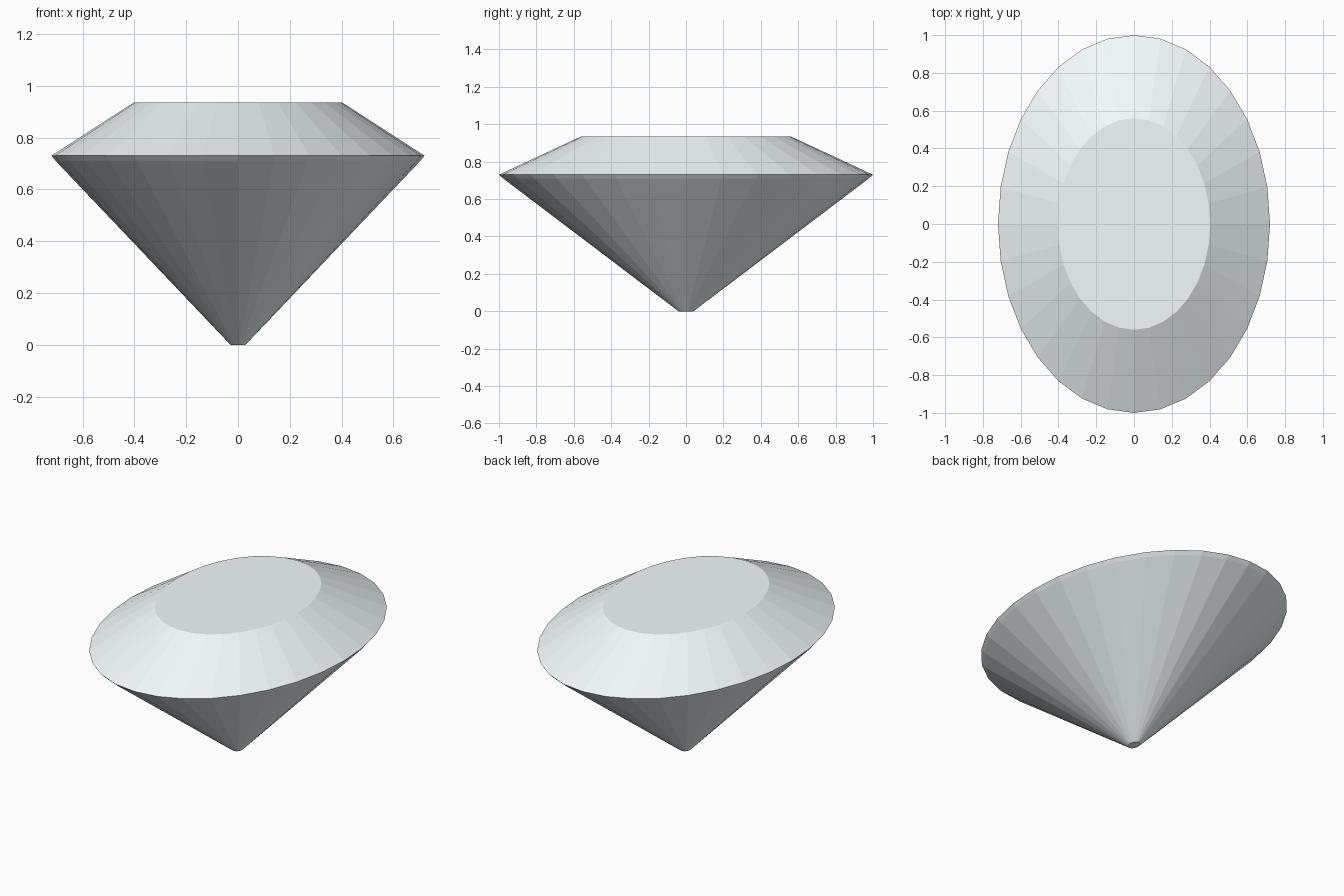
import bpy, bmesh, math

if "Cube" in bpy.data.objects:
    bpy.data.objects.remove(bpy.data.objects["Cube"])

SEGMENTS = 32
WIDTH_RATIO = 0.72  # oval: x radius relative to y radius

# (radius, height): culet, lower girdle, girdle edge, table
PROFILE = [(0.04, 0.0), (0.978, 0.71), (1.0, 0.73), (0.56, 0.935)]

bm = bmesh.new()
rings = []
for r, z in PROFILE:
    ring = []
    for i in range(SEGMENTS):
        a = 2 * math.pi * i / SEGMENTS
        ring.append(bm.verts.new((WIDTH_RATIO * r * math.cos(a), r * math.sin(a), z)))
    rings.append(ring)

# Pavilion, girdle and crown facets
for low, high in zip(rings, rings[1:]):
    for i in range(SEGMENTS):
        j = (i + 1) % SEGMENTS
        bm.faces.new((low[i], low[j], high[j], high[i]))

# Flat culet and table
bm.faces.new(rings[0][::-1])
bm.faces.new(rings[-1])

mesh = bpy.data.meshes.new("oval_gem")
bm.to_mesh(mesh)
bm.free()
gem = bpy.data.objects.new("oval_gem", mesh)
bpy.context.collection.objects.link(gem)

# Pale icy colour
ice = bpy.data.materials.new("pale_ice")
ice.diffuse_color = (0.90, 0.96, 0.98, 1.0)
ice.use_nodes = True
ice.node_tree.nodes["Principled BSDF"].inputs["Base Color"].default_value = ice.diffuse_color
mesh.materials.append(ice)
